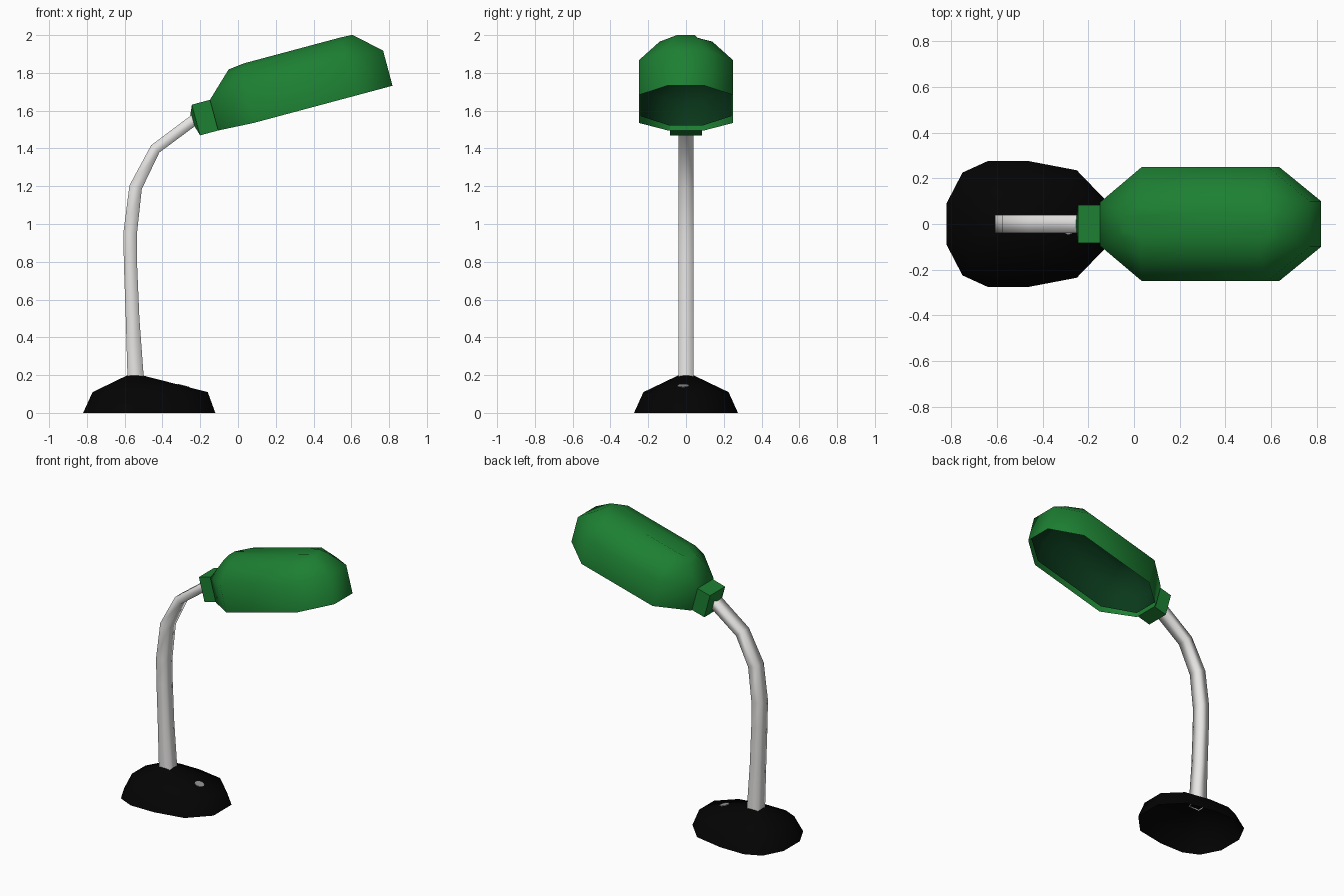
import bpy, bmesh, math
from mathutils import Vector, Matrix

cube = bpy.data.objects.get("Cube")
if cube:
    bpy.data.objects.remove(cube, do_unlink=True)


def material(name, colour):
    m = bpy.data.materials.new(name)
    m.use_nodes = True
    m.diffuse_color = (*colour, 1)
    m.node_tree.nodes["Principled BSDF"].inputs["Base Color"].default_value = (*colour, 1)
    return m


green = material("shade green", (0.012, 0.214, 0.032))
dark_green = material("lining dark green", (0.003, 0.04, 0.011))
black = material("base black", (0.001, 0.001, 0.001))
white = material("off white", (0.84, 0.83, 0.82))
grey = material("button grey", (0.3, 0.3, 0.3))


def loft(name, rings, mat, cap_first=False, cap_last=False, smooth=None, matrix=None):
    """Skin a list of equal-length closed rings."""
    bm = bmesh.new()
    loops = [[bm.verts.new(p) for p in ring] for ring in rings]
    n = len(loops[0])
    for a, b in zip(loops, loops[1:]):
        for i in range(n):
            j = (i + 1) % n
            bm.faces.new((a[i], a[j], b[j], b[i]))
    if cap_first:
        bm.faces.new(loops[0][::-1])
    if cap_last:
        bm.faces.new(loops[-1])
    if matrix:
        bm.transform(matrix)
    bmesh.ops.recalc_face_normals(bm, faces=bm.faces)
    mesh = bpy.data.meshes.new(name)
    bm.to_mesh(mesh)
    bm.free()
    mesh.materials.append(mat)
    ob = bpy.data.objects.new(name, mesh)
    bpy.context.collection.objects.link(ob)
    if smooth:
        bpy.ops.object.select_all(action='DESELECT')
        ob.select_set(True)
        bpy.context.view_layer.objects.active = ob
        bpy.ops.object.shade_smooth_by_angle(angle=math.radians(smooth))
    return ob


def mirrored(half):
    """Close a half outline (running from +x to -x, y > 0) across y = 0."""
    return [Vector(p) for p in half] + [Vector((x, -y, z)) for x, y, z in reversed(half)]


# Base: open-bottomed faceted dome
outline = [(-.12, .1), (-.25, .235), (-.46, .275), (-.64, .275), (-.75, .225), (-.82, .09)]
levels = [(0, -.82, -.12, 1), (.11, -.77, -.16, .82), (.197, -.59, -.5, .16)]
base_rings = []
for z, x0, x1, sy in levels:
    base_rings.append(mirrored([(x0 + (x + .82) / .7 * (x1 - x0), y * sy, z)
                                for x, y in outline]))
loft("base", base_rings, black, cap_last=True, smooth=75)

# Switch button set almost flush into the sloping top of the base
SIDES = 8


def circle(r, z):
    return [Vector((r * math.cos(math.tau * i / SIDES), r * math.sin(math.tau * i / SIDES), z))
            for i in range(SIDES)]


loft("switch_button", [circle(.034, -.008), circle(.032, .003)], grey, True, True,
     matrix=Matrix.Translation((-.288, -.015, .143)) @ Matrix.Rotation(math.radians(15), 4, 'Y'))

# Bent arm: square tube with soft shading, swept along a path in the xz plane
path = [(-.542, .188, .043), (-.558, .5, .036), (-.569, .78, .035), (-.571, .95, .036),
        (-.542, 1.195, .034), (-.438, 1.398, .029), (-.22, 1.56, .029)]
CORNERS = ((-1, -1), (1, -1), (1, 1), (-1, 1))
arm_rings = []
for k, (x, z, r) in enumerate(path):
    a, b = path[max(k - 1, 0)], path[min(k + 1, len(path) - 1)]
    t = Vector((b[0] - a[0], 0, b[1] - a[1])).normalized()
    side = Vector((t.z, 0, -t.x)) if k else Vector((1, 0, 0))
    arm_rings.append([Vector((x, cy * .04, z)) + side * cx * r for cx, cy in CORNERS])
loft("arm", arm_rings, white, smooth=100)

# Lamp head frame: tilted upwards, with the origin at the tip of the rim
head = Matrix.Translation((.818, 0, 1.732)) @ Matrix.Rotation(math.radians(-15), 4, 'Y')

# Shade: open-bottomed hood with a rounded roof
rim = [(0, .1, 0), (-.19, .25, 0), (-.76, .25, 0), (-.953, .095, .01)]
wall = [(0, .1, .192), (-.19, .25, .19), (-.76, .25, .19), (-.953, .095, .178)]
shoulder = [(-.105, .065, .288), (-.2, .14, .295), (-.74, .14, .295), (-.838, .06, .287)]
roof = [(-.135, .045, .315), (-.2, .055, .318), (-.728, .055, .318), (-.815, .035, .308)]
hood = (rim, wall, shoulder, roof)
loft("shade", [mirrored(r) for r in hood], green, cap_last=True, smooth=60, matrix=head)

# Lining: dark inner skin just inside the shade, starting a little above the rim
lining = [[(x * .975 - .012, y * .96, max(z * .955, .035)) for x, y, z in r] for r in hood]
loft("shade_lining", [mirrored(r) for r in lining], dark_green,
     cap_last=True, smooth=60, matrix=head)


# Socket: box behind the shade with a shallow pointed back
def square(u, half, mid=.094):
    return [Vector((u, y * half, mid + w * half)) for y, w in CORNERS]


loft("socket", [square(-.952, .084), square(-1.052, .084), square(-1.078, .01, .108)],
     green, True, True, matrix=head)
